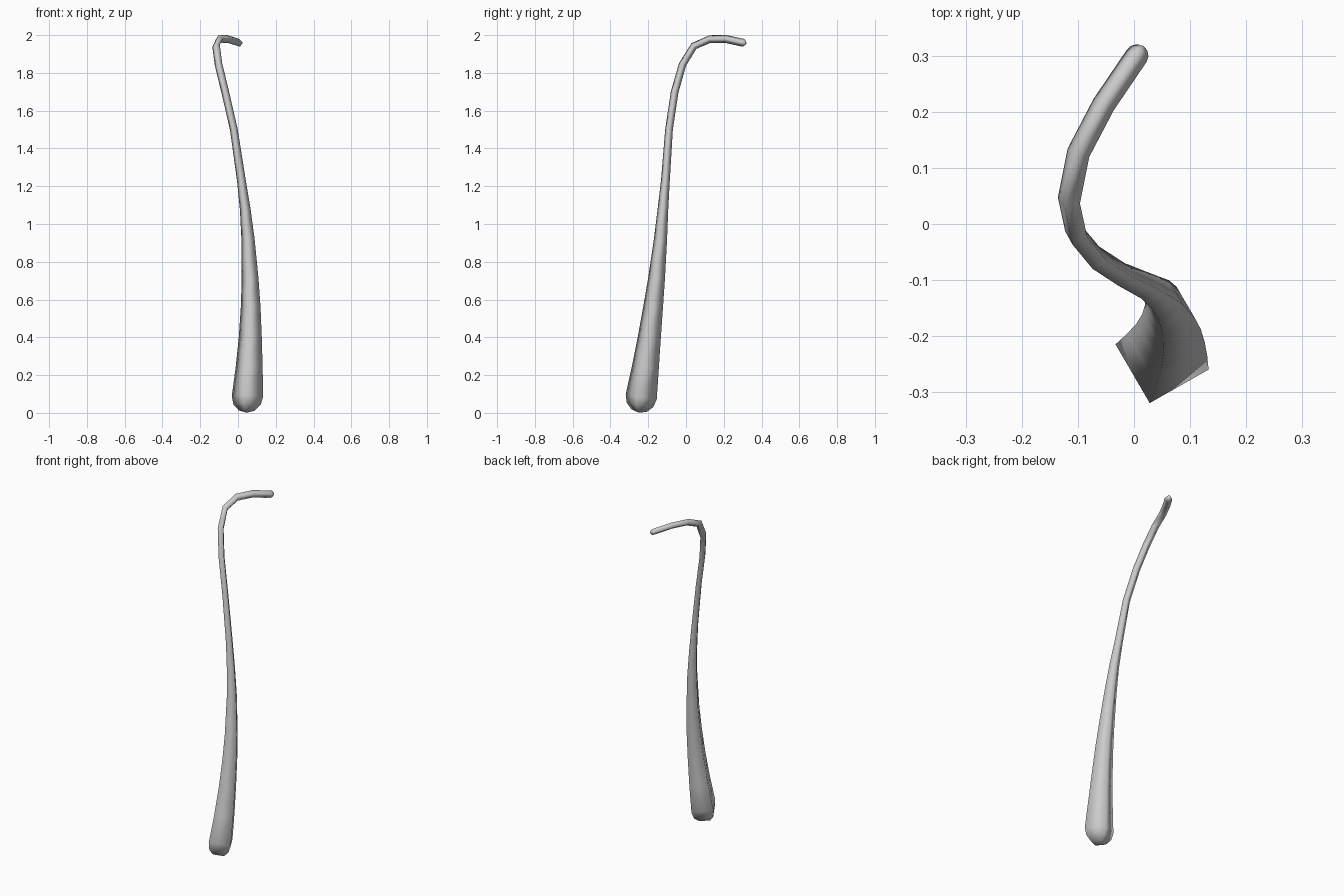
import bpy, bmesh, math
from mathutils import Vector

if "Cube" in bpy.data.objects:
    bpy.data.objects.remove(bpy.data.objects["Cube"])

# Centre line and radius: x, y, z, r
PATH = [
    (0.050, -0.237, 0.086, 0.086), (0.059, -0.215, 0.24, 0.074),
    (0.065, -0.194, 0.40, 0.063), (0.067, -0.174, 0.56, 0.054),
    (0.064, -0.156, 0.71, 0.046), (0.053, -0.135, 0.92, 0.036),
    (0.038, -0.122, 1.08, 0.029), (0.018, -0.109, 1.23, 0.024),
    (-0.022, -0.090, 1.50, 0.021), (-0.068, -0.060, 1.70, 0.021),
    (-0.103, -0.018, 1.845, 0.021), (-0.116, 0.042, 1.942, 0.021),
    (-0.099, 0.127, 1.979, 0.021), (-0.054, 0.213, 1.979, 0.021),
    (0.005, 0.300, 1.960, 0.021),
]
SIDES, CAP = 4, 3

pts = [Vector(p[:3]) for p in PATH]
rad = [p[3] for p in PATH]
n = len(pts)
segs = [(pts[i + 1] - pts[i]).normalized() for i in range(n - 1)]
tans = [segs[0]] + [(segs[i] + segs[i + 1]).normalized() for i in range(n - 2)] + [segs[-1]]

# Frames carried along the path without twist
a = math.radians(-15)
u = Vector((math.cos(a), math.sin(a), 0))
frames = []
for i, t in enumerate(tans):
    if i:
        u = tans[i - 1].rotation_difference(t) @ u
    u = (u - t * u.dot(t)).normalized()
    frames.append((u.copy(), t.cross(u)))

bm = bmesh.new()


def ring(c, frame, r):
    return [bm.verts.new(c + r * (frame[0] * math.cos(k * math.tau / SIDES)
                                  + frame[1] * math.sin(k * math.tau / SIDES)))
            for k in range(SIDES)]


def cap_rings(i, direction):
    out = []
    for k in range(1, CAP):
        f = k * math.pi / 2 / CAP
        out.append(ring(pts[i] + direction * rad[i] * math.sin(f), frames[i], rad[i] * math.cos(f)))
    return out


# Rounded base, tapered shaft, rounded tip
rings = cap_rings(0, -tans[0])[::-1]
rings += [ring(pts[i], frames[i], rad[i]) for i in range(n)]
rings += cap_rings(n - 1, tans[-1])
for lo, hi in zip(rings, rings[1:]):
    for k in range(SIDES):
        j = (k + 1) % SIDES
        bm.faces.new((lo[k], lo[j], hi[j], hi[k]))
for r, c in ((rings[0], pts[0] - tans[0] * rad[0]), (rings[-1], pts[-1] + tans[-1] * rad[-1])):
    pole = bm.verts.new(c)
    for k in range(SIDES):
        bm.faces.new((r[k], r[(k + 1) % SIDES], pole))
bmesh.ops.recalc_face_normals(bm, faces=bm.faces)
for f in bm.faces:
    f.smooth = True

me = bpy.data.meshes.new("curved_stalk")
bm.to_mesh(me)
bm.free()
bpy.context.collection.objects.link(bpy.data.objects.new("curved_stalk", me))
